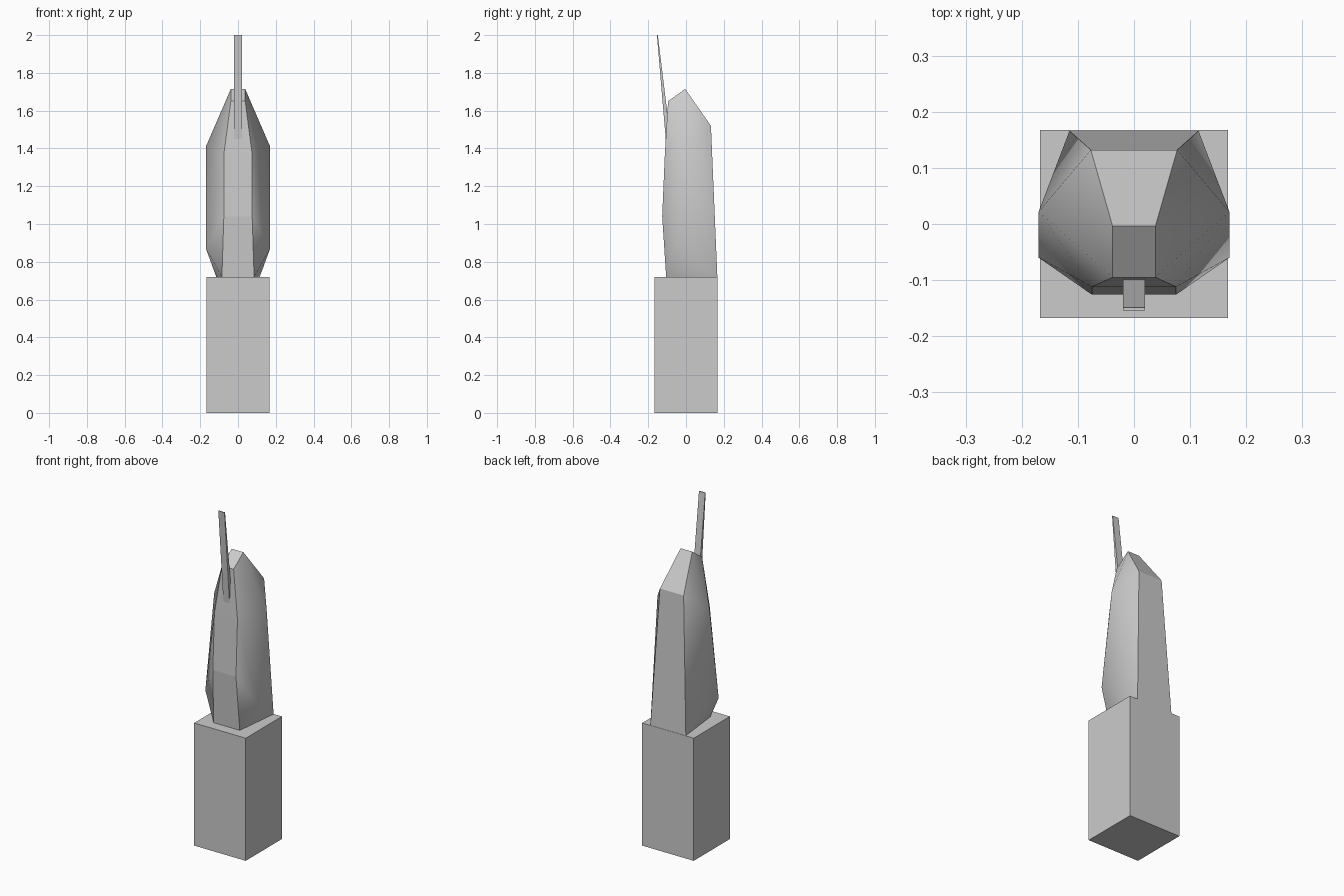
import bpy
import bmesh

cube = bpy.data.objects.get("Cube")
if cube:
    bpy.data.objects.remove(cube, do_unlink=True)

grey = bpy.data.materials.new("plain_grey")
grey.use_nodes = True
colour = (0.6, 0.6, 0.6, 1)
grey.diffuse_color = colour
grey.node_tree.nodes["Principled BSDF"].inputs["Base Color"].default_value = colour


def finish(bm, name):
    bmesh.ops.recalc_face_normals(bm, faces=bm.faces)
    mesh = bpy.data.meshes.new(name)
    bm.to_mesh(mesh)
    bm.free()
    mesh.materials.append(grey)
    obj = bpy.data.objects.new(name, mesh)
    bpy.context.collection.objects.link(obj)
    return obj


def centre_strip(bm, outline):
    """Mirror a closed outline of (half width, y, z) and bridge it with flat quads."""
    left = [bm.verts.new(p) for p in outline]
    right = [bm.verts.new((-x, y, z)) for x, y, z in outline]
    for i in range(len(outline)):
        j = (i + 1) % len(outline)
        bm.faces.new((left[i], left[j], right[j], right[i]))
    return left, right


# Square pedestal
bm = bmesh.new()
bmesh.ops.create_cube(bm, size=1)
for v in bm.verts:
    v.co.x *= 0.335
    v.co.y *= 0.335
    v.co.z = (v.co.z + 0.5) * 0.72
finish(bm, "pedestal")

# Faceted body: flat centre strip with smooth bulging flanks
bm = bmesh.new()
profile = [
    (0.085, -0.105, 0.72),   # front foot
    (0.075, -0.126, 1.04),   # front bulge
    (0.075, -0.112, 1.37),   # front shoulder
    (0.038, -0.095, 1.65),   # front brow
    (0.038, -0.004, 1.715),  # crown
    (0.077, 0.132, 1.52),    # back shoulder
    (0.115, 0.166, 0.72),    # back foot
]
sides = centre_strip(bm, profile)
for side, sign in zip(sides, (1, -1)):
    foot, bulge, shoulder, brow, crown, back, heel = side
    low = bm.verts.new((sign * 0.17, -0.06, 0.87))
    high = bm.verts.new((sign * 0.17, 0.022, 1.41))
    flank = [(low, foot, bulge), (low, bulge, shoulder), (low, shoulder, high),
             (high, shoulder, brow), (high, brow, crown), (high, crown, back),
             (high, back, heel), (low, high, heel), (low, heel, foot)]
    for tri in flank:
        bm.faces.new(tri).smooth = True
finish(bm, "body")

# Thin tapering mast leaning forward, rooted in the body
bm = bmesh.new()
mast = [(0.02, -0.103, 1.40), (0.02, -0.154, 2.0),
        (0.02, -0.149, 2.0), (0.02, -0.076, 1.40)]
for side in centre_strip(bm, mast):
    bm.faces.new(side)
finish(bm, "mast")
